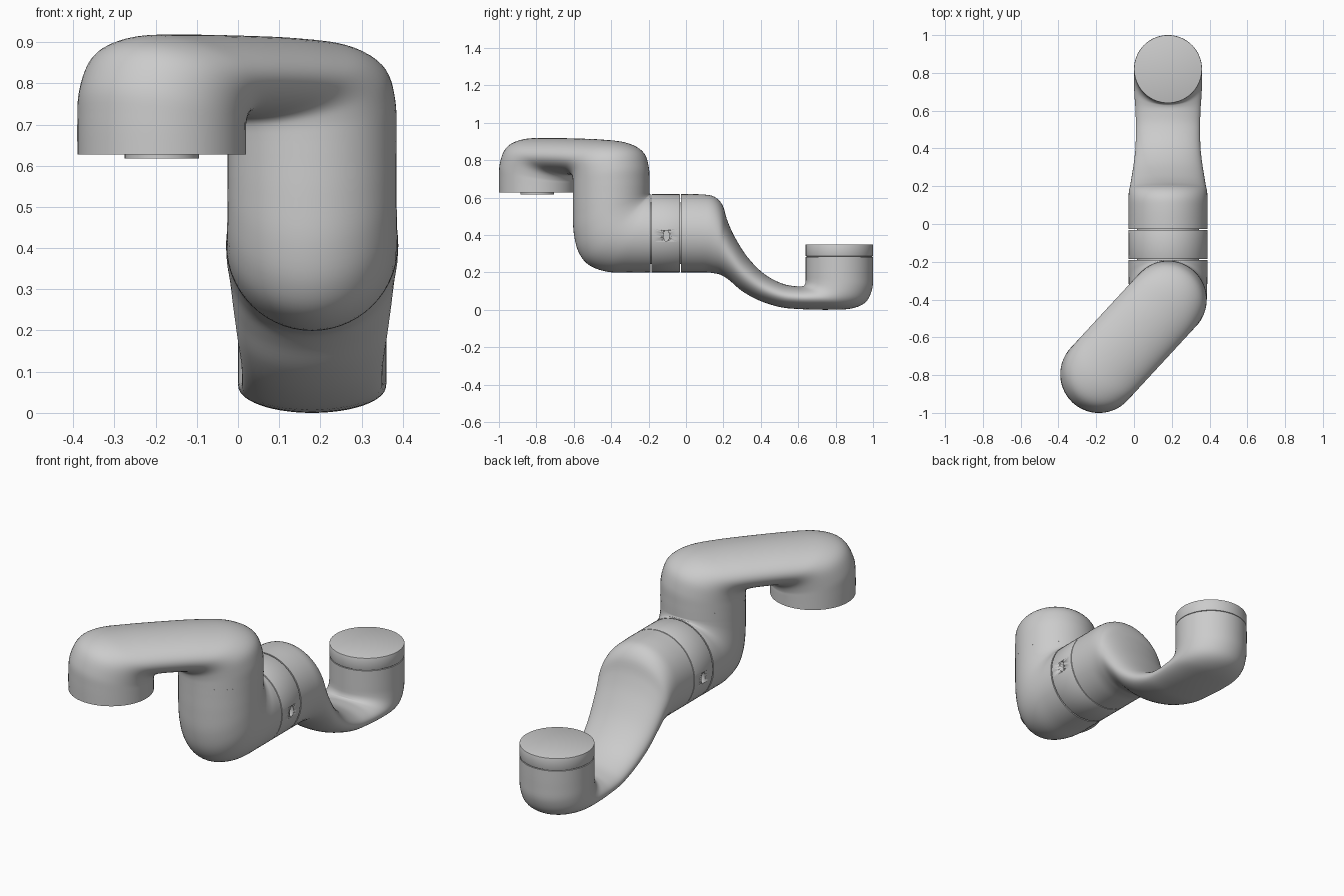
import bpy, bmesh, math
from mathutils import Vector, Matrix

if "Cube" in bpy.data.objects:
    bpy.data.objects.remove(bpy.data.objects["Cube"])

SIDES, STEPS = 56, 5


def finish(bm, name, angle=35):
    bmesh.ops.recalc_face_normals(bm, faces=bm.faces)
    me = bpy.data.meshes.new(name)
    bm.to_mesh(me)
    bm.free()
    ob = bpy.data.objects.new(name, me)
    bpy.context.collection.objects.link(ob)
    bpy.ops.object.select_all(action='DESELECT')
    bpy.context.view_layer.objects.active = ob
    ob.select_set(True)
    bpy.ops.object.shade_smooth_by_angle(angle=math.radians(angle))
    return ob


def catmull(p0, p1, p2, p3, t):
    return [0.5 * (2 * b + (c - a) * t + (2 * a - 5 * b + 4 * c - d) * t * t
                   + (3 * b - a - 3 * c + d) * t ** 3)
            for a, b, c, d in zip(p0, p1, p2, p3)]


def link(name, origin, along, stations):
    """Loft ellipses in a vertical plane: (inner s, z, outer s, z, half width)."""
    u = Vector((along[0], along[1], 0)).normalized()
    n = Vector((-u.y, u.x, 0))
    o = Vector((origin[0], origin[1], 0))
    pts = [stations[0]] + stations + [stations[-1]]
    rows = [catmull(*pts[i:i + 4], k / STEPS)
            for i in range(len(stations) - 1) for k in range(STEPS)]
    rows.append(list(stations[-1]))
    bm = bmesh.new()
    rings = []
    for a, az, b, bz, w in rows:
        pin, pout = o + u * a + Vector((0, 0, az)), o + u * b + Vector((0, 0, bz))
        mid, half = (pin + pout) / 2, (pout - pin) / 2
        rings.append([bm.verts.new(mid + half * math.cos(t) + n * w * math.sin(t))
                      for t in (2 * math.pi * j / SIDES for j in range(SIDES))])
    for r, q in zip(rings, rings[1:]):
        for j in range(SIDES):
            k = (j + 1) % SIDES
            bm.faces.new((r[j], r[k], q[k], q[j]))
    bm.faces.new(rings[0])
    bm.faces.new(rings[-1])
    return finish(bm, name)


def drum(name, center, radius, length, axis='Z', bevel=0.003):
    """Cylinder with softened rims."""
    bm = bmesh.new()
    bmesh.ops.create_cone(bm, cap_ends=True, segments=SIDES, radius1=radius,
                          radius2=radius, depth=length)
    if bevel:
        rims = [e for e in bm.edges if abs(e.verts[0].co.z - e.verts[1].co.z) < 1e-5]
        bmesh.ops.bevel(bm, geom=rims, offset=bevel, segments=2, affect='EDGES', profile=0.5)
    rot = {'Z': Matrix(), 'Y': Matrix.Rotation(math.pi / 2, 4, 'X'),
           'X': Matrix.Rotation(math.pi / 2, 4, 'Y')}[axis]
    bmesh.ops.transform(bm, matrix=Matrix.Translation(center) @ rot, verts=bm.verts)
    return finish(bm, name)


X = 0.18

# Lower link: barrel flowing down through a thin neck into the end cup
link("lower_link", (X, 0), (0, 1), [
    (-.027, .618, -.027, .20, .209), (.08, .617, .06, .20, .209),
    (.15, .605, .11, .20, .209), (.195, .56, .15, .195, .207),
    (.22, .48, .19, .185, .20), (.26, .39, .235, .155, .193),
    (.33, .28, .30, .10, .182), (.42, .19, .39, .05, .172),
    (.52, .138, .50, .015, .17), (.60, .125, .60, .004, .172),
    (.628, .127, .75, .0, .178), (.635, .135, .88, .006, .18),
    (.639, .148, .96, .04, .18), (.64, .165, .995, .11, .18),
    (.64, .20, 1.0, .19, .18), (.64, .283, 1.0, .283, .18)])

# Cup lid and the core showing in its seam
drum("cup_lid", (X, .82, .318), .18, .064)
drum("cup_core", (X, .82, .27), .174, .08, bevel=0)

# Elbow: horizontal barrel turning up
link("elbow", (X, 0), (0, 1), [
    (-.190, .617, -.190, .20, .209), (-.191, .618, -.30, .20, .209),
    (-.192, .619, -.42, .203, .208), (-.193, .620, -.52, .24, .207),
    (-.193, .621, -.575, .31, .206), (-.194, .623, -.60, .41, .205),
    (-.195, .626, -.605, .52, .205), (-.195, .632, -.605, .61, .205),
    (-.195, .66, -.605, .66, .205)])

# Upper arm: up, across on the diagonal, and down into the end socket
W = .205
link("upper_arm", (X, -.4), (-.365, -.395), [
    (.205, .63, -.205, .63, W), (.205, .665, -.205, .69, W),
    (.206, .69, -.20, .77, W), (.21, .705, -.165, .85, W),
    (.22, .715, -.07, .895, W), (.235, .72, .08, .91, W),
    (.27, .722, .27, .916, W), (.305, .722, .46, .918, W),
    (.32, .716, .60, .914, W), (.328, .705, .69, .88, W),
    (.333, .69, .735, .80, W), (.333, .675, .743, .72, W),
    (.333, .627, .743, .627, W)])

# Small plate under the end socket
drum("socket_plate", (-.185, -.795, .63), .09, .026, bevel=0)

# Joint collar with a screw pocket on each side, plus the core in its seams
collar = drum("joint_collar", (X, -.1085, .409), .209, .153, 'Y')
drum("joint_core", (X, -.11, .409), .165, .18, 'Y', bevel=0)
for side in (-1, 1):
    cutter = drum("pocket_cutter", (0, 0, 0), 1, 1, 'X', bevel=0)
    cutter.data.transform(Matrix.Translation((X + side * .21, -.105, .395))
                          @ Matrix.Diagonal((.07, .015, .03, 1)))
    cutter.hide_render = True
    mod = collar.modifiers.new("pocket", 'BOOLEAN')
    mod.operation, mod.solver, mod.object = 'DIFFERENCE', 'EXACT', cutter
    bpy.context.view_layer.objects.active = collar
    bpy.ops.object.modifier_move_to_index(modifier=mod.name, index=0)
    bpy.ops.object.modifier_apply(modifier=mod.name)
    bpy.data.objects.remove(cutter)
